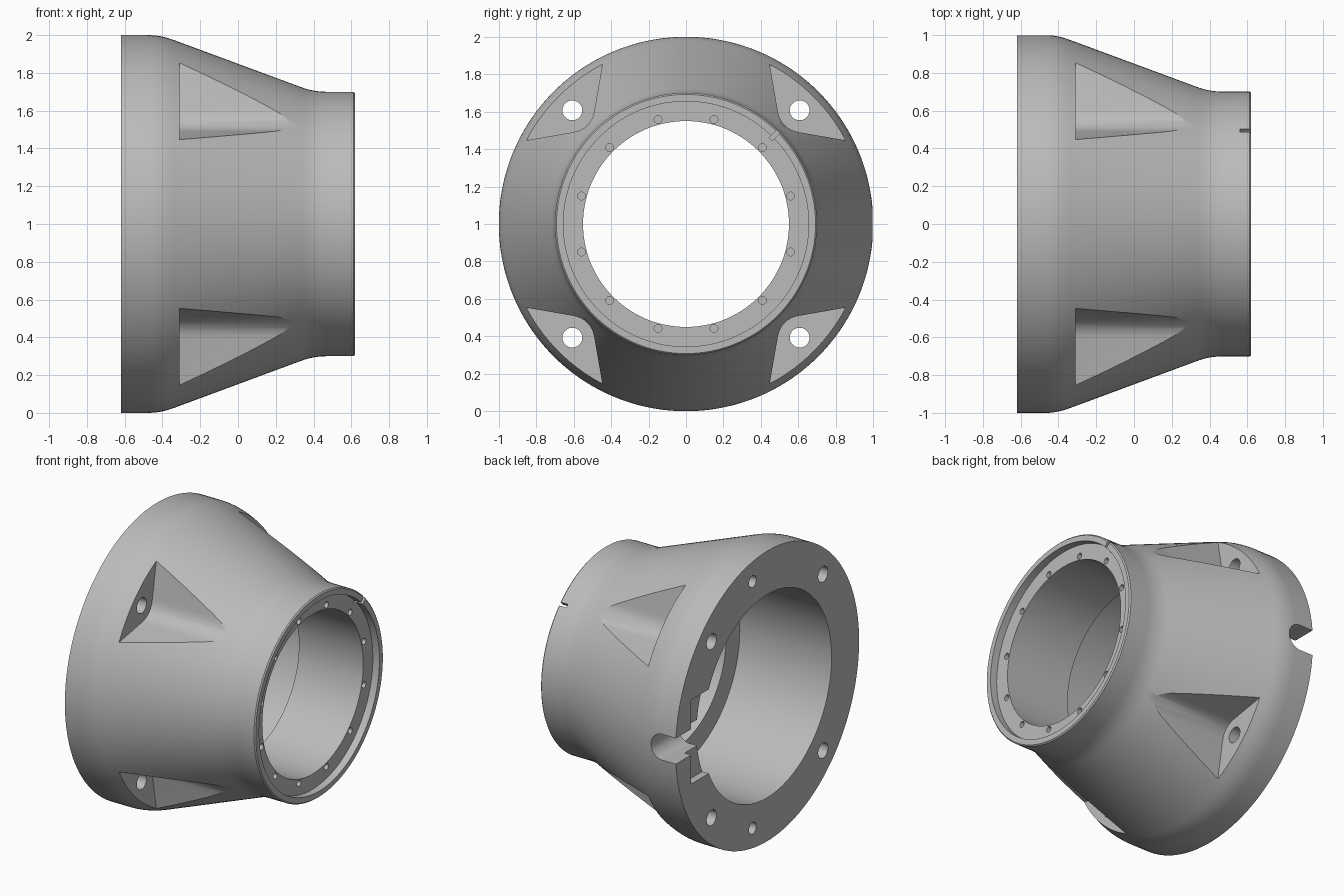
import bpy, bmesh, math
from mathutils import Vector, Matrix

old = bpy.data.objects.get("Cube")
if old:
    bpy.data.objects.remove(old, do_unlink=True)

AXIS_Z = 1.0
BACK, FRONT = -0.62, 0.62   # wide end and narrow end along x

grey = bpy.data.materials.new("plain grey")
grey.use_nodes = True
tone = (0.5, 0.5, 0.5, 1)
grey.diffuse_color = tone
grey.node_tree.nodes["Principled BSDF"].inputs["Base Color"].default_value = tone


def make_object(name, bm):
    bmesh.ops.recalc_face_normals(bm, faces=bm.faces)
    mesh = bpy.data.meshes.new(name)
    bm.to_mesh(mesh)
    bm.free()
    mesh.materials.append(grey)
    obj = bpy.data.objects.new(name, mesh)
    bpy.context.collection.objects.link(obj)
    return obj


def rounded(prev, corner, nxt, size, steps=8):
    """Replace a corner by a smooth curve reaching `size` along each side."""
    p, c, n = Vector(prev), Vector(corner), Vector(nxt)
    a, b = c + (p - c).normalized() * size, c + (n - c).normalized() * size
    ts = [i / steps for i in range(steps + 1)]
    return [tuple(a * (1 - t) ** 2 + c * 2 * t * (1 - t) + b * t * t) for t in ts]


def lathe(name, profile, steps=144):
    bm = bmesh.new()
    vs = [bm.verts.new((x, 0, AXIS_Z + r)) for x, r in profile]
    es = [bm.edges.new((vs[i - 1], vs[i])) for i in range(len(vs))]
    bmesh.ops.spin(bm, geom=vs + es, cent=(0, 0, AXIS_Z), axis=(1, 0, 0),
                   angle=math.tau, steps=steps)
    bmesh.ops.remove_doubles(bm, verts=bm.verts, dist=1e-4)
    return make_object(name, bm)


def prism(name, outline, x0, x1):
    """Extrude a (y, z) outline along x."""
    bm = bmesh.new()
    face = bm.faces.new([bm.verts.new((x0, y, AXIS_Z + z)) for y, z in outline])
    ext = bmesh.ops.extrude_face_region(bm, geom=[face])["geom"]
    bmesh.ops.translate(bm, vec=(x1 - x0, 0, 0),
                        verts=[v for v in ext if isinstance(v, bmesh.types.BMVert)])
    return make_object(name, bm)


def drill(name, y, z, radius, x0, x1, sides=32):
    ring = [math.tau * (i + 0.5) / sides for i in range(sides)]
    return prism(name, [(y + radius * math.cos(a), z + radius * math.sin(a))
                        for a in ring], x0, x1)


def block(name, centre, size, turn=0):
    bm = bmesh.new()
    bmesh.ops.create_cube(bm, size=1, matrix=Matrix.Translation(centre)
                          @ Matrix.Rotation(turn, 4, "X") @ Matrix.Diagonal((*size, 1)))
    return make_object(name, bm)


# Hollow conical housing, revolved about the x axis
wide, narrow = (-0.41, 1.0), (0.40, 0.70)
profile = [(BACK, 0.70), (BACK, 1.0)]
profile += rounded((BACK, 1.0), wide, narrow, 0.07)
profile += rounded(wide, narrow, (FRONT, 0.70), 0.07)
profile += [(FRONT - 0.008, 0.70), (FRONT, 0.692),
            (FRONT, 0.655), (FRONT - 0.05, 0.655),   # recessed bolt ring
            (FRONT - 0.05, 0.55), (0.08, 0.55),      # narrow bore
            (0.08, 0.70)]                            # shoulder of wide bore
housing = lathe("conical_housing", profile)

cutters = []

# Four wedge pockets with a mounting hole through the flange
apex, far_y, far_z = 0.507, 1.15, 0.395
corner = rounded((far_z, far_y), (apex, apex), (far_y, far_z), 0.1)
for sy in (1, -1):
    for sz in (1, -1):
        outline = [(far_z, far_y)] + corner + [(far_y, far_z), (far_y, far_y)]
        cutters.append(prism("pocket_cutter", [(sy * y, sz * z) for y, z in outline],
                             -0.31, 0.58))
        cutters.append(drill("mount_cutter", sy * 0.607, sz * 0.607, 0.053,
                             BACK - 0.1, -0.2))

# Ring of twelve screw holes in the narrow end
for i in range(12):
    a = math.radians(15 + 30 * i)
    cutters.append(drill("screw_cutter", 0.578 * math.cos(a), 0.578 * math.sin(a),
                         0.021, FRONT - 0.13, FRONT + 0.05, 16))

# Shallow recess with two screw holes inside the wide end, and two dowel holes
cutters.append(block("recess_cutter", (BACK, 0.71, AXIS_Z), (0.1, 0.24, 0.58)))
for s in (1, -1):
    cutters.append(drill("recess_screw_cutter", 0.785, s * 0.228, 0.021,
                         BACK - 0.1, BACK + 0.17, 16))
    cutters.append(drill("dowel_cutter", 0.16, s * 0.85, 0.04, BACK - 0.1, BACK + 0.2))

# Round-ended radial cable notch in the wide rim
notch = drill("notch_cutter", 0, 0, 0.09, 0, 0.6)
notch.data.transform(Matrix.Translation((-0.52, 0.6, AXIS_Z))
                     @ Matrix.Rotation(math.pi / 2, 4, "Z")
                     @ Matrix.Translation((0, 0, -AXIS_Z)))
cutters.append(notch)
cutters.append(block("notch_mouth_cutter", (-0.62, 0.9, AXIS_Z), (0.2, 0.6, 0.178)))

# Narrow key slot in the front rim
d = 0.69 * math.sqrt(0.5)
cutters.append(block("key_slot_cutter", (FRONT, d, AXIS_Z + d), (0.12, 0.1, 0.024),
                     math.radians(45)))

# Cut everything, bake the result and drop the cutters
for c in cutters:
    c.hide_render = True
    mod = housing.modifiers.new(c.name, "BOOLEAN")
    mod.operation, mod.solver, mod.object = "DIFFERENCE", "EXACT", c
bpy.context.view_layer.update()
baked = bpy.data.meshes.new_from_object(
    housing.evaluated_get(bpy.context.evaluated_depsgraph_get()))
housing.modifiers.clear()
housing.data = baked
for c in cutters:
    bpy.data.objects.remove(c, do_unlink=True)

bpy.ops.object.select_all(action="DESELECT")
housing.select_set(True)
bpy.context.view_layer.objects.active = housing
bpy.ops.object.shade_smooth_by_angle(angle=math.radians(25))
